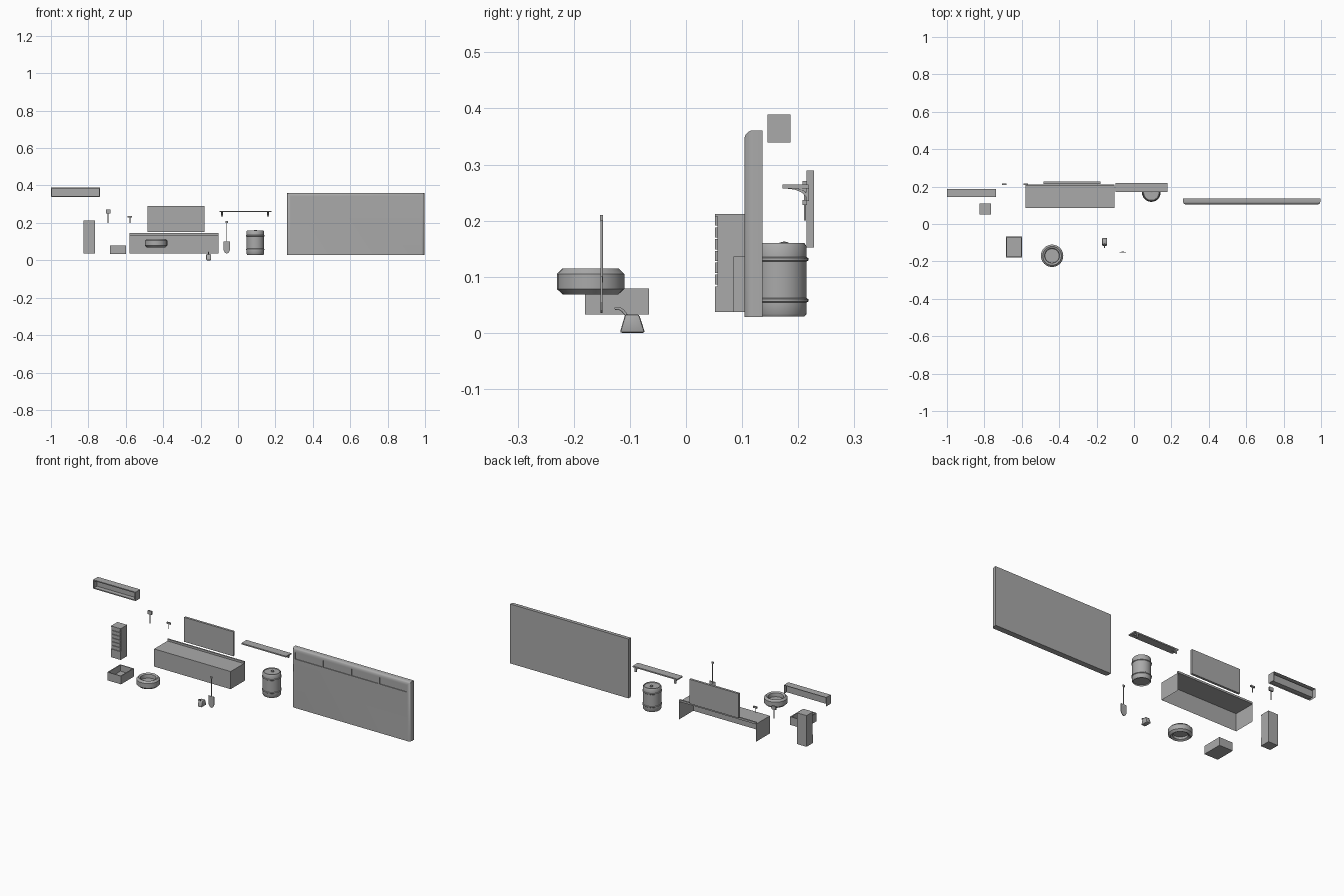
import bpy, bmesh, math
from mathutils import Vector

if "Cube" in bpy.data.objects:
    bpy.data.objects.remove(bpy.data.objects["Cube"])

grey = bpy.data.materials.new("plain_grey")
grey.use_nodes = True
grey.diffuse_color = (0.4, 0.4, 0.4, 1)
grey.node_tree.nodes["Principled BSDF"].inputs["Base Color"].default_value = (0.4, 0.4, 0.4, 1)


def finish(name, bm, smooth=False):
    mesh = bpy.data.meshes.new(name)
    bm.to_mesh(mesh)
    bm.free()
    mesh.materials.append(grey)
    ob = bpy.data.objects.new(name, mesh)
    bpy.context.collection.objects.link(ob)
    if smooth:
        bpy.ops.object.select_all(action='DESELECT')
        ob.select_set(True)
        bpy.context.view_layer.objects.active = ob
        bpy.ops.object.shade_smooth_by_angle(angle=math.radians(40))
    return ob


def box_mesh(x, y, z):
    """Box from (low, high) ranges."""
    bm = bmesh.new()
    bmesh.ops.create_cube(bm, size=1)
    for v in bm.verts:
        v.co = Vector([r[0] if c < 0 else r[1] for c, r in zip(v.co, (x, y, z))])
    bm.normal_update()
    return bm


def box(name, x, y, z):
    return finish(name, box_mesh(x, y, z))


def facing(bm, *dirs):
    return [f for f in bm.faces if any(f.normal.dot(Vector(d)) > 0.9 for d in dirs)]


def hollow(bm, direction, wall, depth):
    """Sink a recess into the face that looks along direction."""
    face = facing(bm, direction)[0]
    bmesh.ops.inset_region(bm, faces=[face], thickness=wall)
    bmesh.ops.translate(bm, verts=bmesh.ops.extrude_discrete_faces(bm, faces=[face])["faces"][0].verts,
                        vec=Vector(direction) * -depth)


def lathe(name, profile, centre, steps=24):
    """Spin a (radius, height) profile around a vertical axis."""
    bm = bmesh.new()
    verts = [bm.verts.new((r, 0, z)) for r, z in profile]
    edges = [bm.edges.new(p) for p in zip(verts, verts[1:])]
    bmesh.ops.spin(bm, geom=verts + edges, axis=(0, 0, 1), cent=(0, 0, 0),
                   angle=math.tau, steps=steps, use_merge=True)
    bmesh.ops.remove_doubles(bm, verts=bm.verts, dist=1e-5)
    bmesh.ops.recalc_face_normals(bm, faces=bm.faces)
    bmesh.ops.translate(bm, verts=bm.verts, vec=centre)
    return finish(name, bm, True)


def prism(name, outline, axis, low, high):
    """Extrude a closed outline along x (0) or y (1)."""
    bm = bmesh.new()
    def place(a, b, d):
        return (d, a, b) if axis == 0 else (a, d, b)
    face = bm.faces.new([bm.verts.new(place(a, b, low)) for a, b in outline])
    out = bmesh.ops.extrude_face_region(bm, geom=[face])
    verts = [g for g in out["geom"] if isinstance(g, bmesh.types.BMVert)]
    bmesh.ops.translate(bm, verts=verts, vec=place(0, 0, high - low))
    bmesh.ops.recalc_face_normals(bm, faces=bm.faces)
    return finish(name, bm)


def rod(name, points, radius):
    curve = bpy.data.curves.new(name, 'CURVE')
    curve.dimensions = '3D'
    curve.bevel_depth = radius
    curve.bevel_resolution = 1
    curve.use_fill_caps = True
    line = curve.splines.new('POLY')
    line.points.add(len(points) - 1)
    for p, co in zip(line.points, points):
        p.co = (*co, 1)
    curve.materials.append(grey)
    ob = bpy.data.objects.new(name, curve)
    bpy.context.collection.objects.link(ob)


# Large door: rounded front edges and four sunken windows
bm = box_mesh((0.262, 0.996), (0.104, 0.136), (0.028, 0.361))
rim = [e for e in bm.edges if all(v.co.y < 0.11 for v in e.verts)
       and max(v.co.z for v in e.verts) > 0.3]
bmesh.ops.bevel(bm, geom=rim, offset=0.016, segments=5, profile=0.5, affect='EDGES')
door = finish("large_door", bm, True)
for i in range(4):
    left = 0.281 + i * 0.175
    cutter = box("window_cutter", (left, left + 0.168), (0.09, 0.108), (0.302, 0.34))
    cutter.hide_render = True
    cut = door.modifiers.new("window", 'BOOLEAN')
    cut.operation = 'DIFFERENCE'
    cut.solver = 'EXACT'
    cut.object = cutter
    bpy.context.view_layer.objects.active = door
    bpy.ops.object.modifier_apply(modifier=cut.name)
    bpy.data.objects.remove(cutter)

# Workbench, open at the back and underneath, with a rear lip
bm = box_mesh((-0.58, -0.105), (0.085, 0.21), (0.037, 0.136))
bmesh.ops.delete(bm, geom=facing(bm, (0, 1, 0), (0, 0, -1)), context='FACES')
finish("workbench", bm)
box("workbench_lip", (-0.58, -0.105), (0.202, 0.21), (0.136, 0.147))

# Board on the wall above the bench
box("tool_board", (-0.485, -0.18), (0.215, 0.228), (0.152, 0.289))

# Wall cabinet with a recessed front, open at the back and underneath
bm = box_mesh((-1.0, -0.737), (0.145, 0.186), (0.339, 0.389))
hollow(bm, (0, -1, 0), 0.008, 0.025)
bmesh.ops.delete(bm, geom=[f for f in facing(bm, (0, 1, 0), (0, 0, -1))
                           if f.calc_center_median().y > 0.18
                           or f.calc_center_median().z < 0.345], context='FACES')
finish("wall_cabinet", bm)

# Drawer tower
box("drawer_tower", (-0.825, -0.765), (0.056, 0.11), (0.037, 0.212))
box("tower_base_front", (-0.825, -0.765), (0.052, 0.056), (0.037, 0.083))
for i in range(6):
    low = 0.086 + i * 0.021
    box("drawer_front", (-0.822, -0.768), (0.052, 0.056), (low, low + 0.018))
box("tower_top_trim", (-0.825, -0.765), (0.052, 0.056), (0.207, 0.212))

# Open crate
bm = box_mesh((-0.685, -0.6), (-0.18, -0.066), (0.033, 0.079))
hollow(bm, (0, 0, 1), 0.007, 0.035)
finish("open_crate", bm)

# Tyre with a disc inside
lathe("tyre", [(0.038, 0.074), (0.049, 0.068), (0.06, 0.078), (0.06, 0.105),
               (0.05, 0.115), (0.04, 0.11), (0.038, 0.1), (0.038, 0.074)],
      (-0.438, -0.17, 0))
lathe("tyre_disc", [(0, 0.087), (0.038, 0.087), (0.038, 0.09), (0, 0.09)], (-0.438, -0.17, 0))

# Barrel with two hoops and a bung
profile = [(0, 0.036), (0.042, 0.036), (0.043, 0.029), (0.047, 0.034)]
for z in (0.058, 0.131):
    profile += [(0.047, z - 0.004), (0.05, z - 0.002), (0.05, z + 0.002), (0.047, z + 0.004)]
profile += [(0.047, 0.154), (0.043, 0.16), (0.041, 0.155), (0, 0.155)]
lathe("barrel", profile, (0.0925, 0.168, 0))
lathe("barrel_bung", [(0, 0.154), (0.008, 0.154), (0.008, 0.161), (0, 0.163)],
      (0.0925, 0.175, 0), 12)

# Wall shelf on two curved brackets
box("shelf_board", (-0.1, 0.178), (0.172, 0.218), (0.257, 0.264))
for x in (-0.085, 0.16):
    box("bracket_plate", (x - 0.005, x + 0.005), (0.214, 0.219), (0.235, 0.258))
    arc = [(0.18 + 0.036 * math.sin(t), 0.235 + 0.022 * math.cos(t))
           for t in (0, 0.4, 0.8, 1.2, 1.57)]
    outline = arc + [(a + 0.003, b + 0.004) for a, b in reversed(arc)]
    prism("bracket_arm", [(a, min(b, 0.258)) for a, b in outline], 0, x - 0.004, x + 0.004)

# Shovel
prism("shovel_blade", [(-0.078, 0.1), (-0.078, 0.055), (-0.07, 0.041), (-0.06, 0.035),
                       (-0.05, 0.041), (-0.042, 0.055), (-0.042, 0.1)], 1, -0.152, -0.149)
rod("shovel_shaft", [(-0.06, -0.15, 0.09), (-0.06, -0.15, 0.203)], 0.0025)
box("shovel_grip", (-0.066, -0.054), (-0.153, -0.148), (0.2, 0.21))

# Small can: tapered body with a bent spout
bm = box_mesh((-0.17, -0.144), (-0.118, -0.073), (0.001, 0.034))
for v in bm.verts:
    if v.co.z > 0.02:
        v.co.y = -0.096 + (v.co.y + 0.0955) * 0.55
bmesh.ops.bevel(bm, geom=bm.edges[:], offset=0.004, segments=2, profile=0.5, affect='EDGES')
for v in bm.verts:
    v.co.z = max(v.co.z - 0.001, 0)
finish("small_can", bm, True)
rod("can_spout", [(-0.157, -0.105, 0.03), (-0.157, -0.113, 0.04),
                  (-0.157, -0.12, 0.044), (-0.157, -0.127, 0.043)], 0.003)

# Hanging hand tools
for name, x, top in (("mallet", -0.695, 0.271), ("small_hammer", -0.578, 0.237)):
    tall = 0.02 if name == "mallet" else 0.009
    box(name + "_head", (x - 0.012, x + 0.012), (0.208, 0.216), (top - tall, top))
    rod(name + "_handle", [(x, 0.212, top - tall), (x, 0.212, 0.2)], 0.0022)
